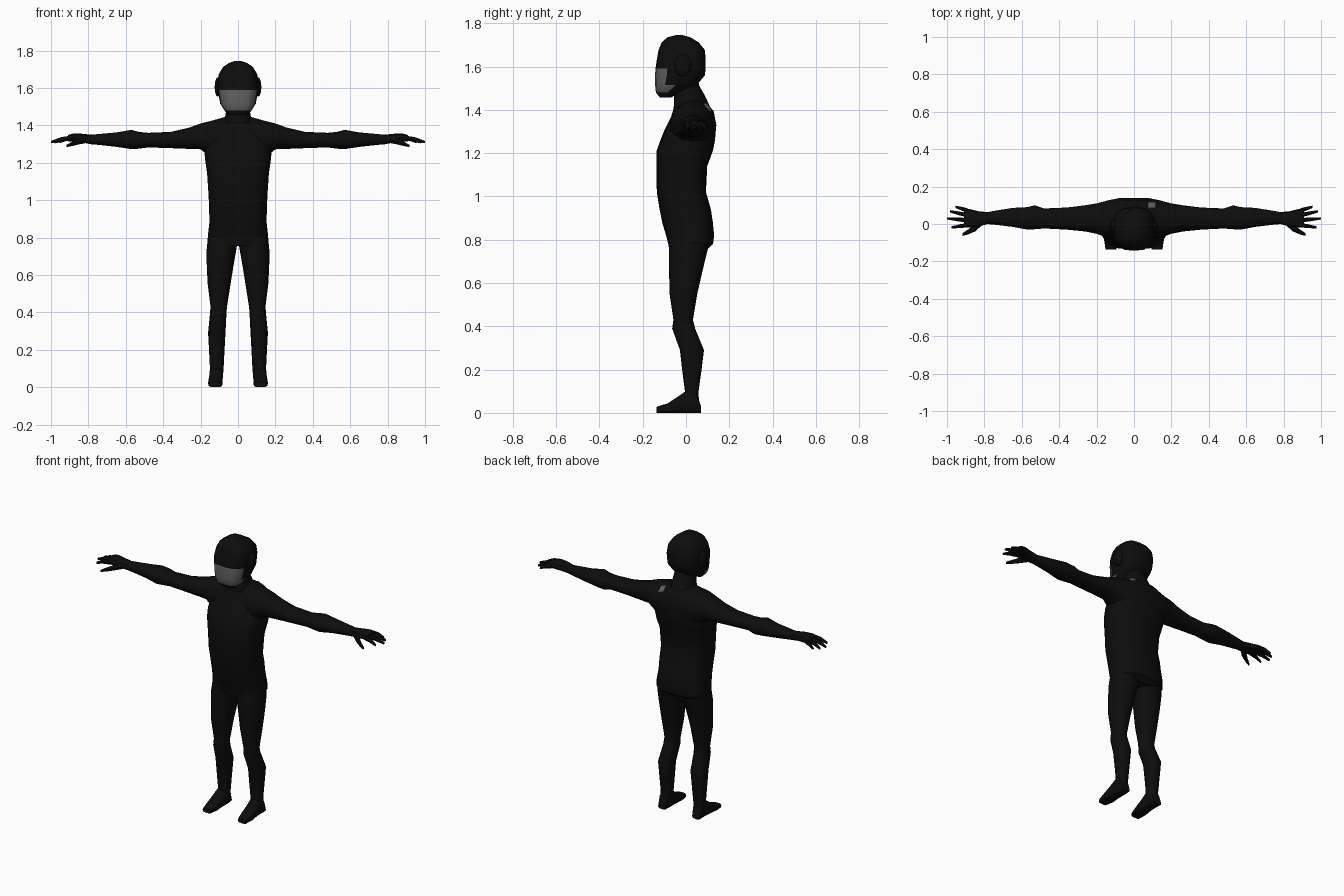
import bpy, bmesh, math
from mathutils import Vector
from mathutils.bvhtree import BVHTree


def material(name, value):
    m = bpy.data.materials.new(name)
    m.diffuse_color = (value, value, value, 1)
    return m


BLACK = material("suit_black", 0.004)
GREY = material("mask_grey", 0.12)


def finish(name, bm, mats, mirror=False, angle=40):
    bmesh.ops.recalc_face_normals(bm, faces=bm.faces)
    me = bpy.data.meshes.new(name)
    bm.to_mesh(me)
    bm.free()
    for m in mats:
        me.materials.append(m)
    me.shade_smooth()
    me.set_sharp_from_angle(angle=math.radians(angle))
    ob = bpy.data.objects.new(name, me)
    bpy.context.collection.objects.link(ob)
    if mirror:
        ob.modifiers.new("mirror", 'MIRROR').use_mirror_merge = False
    return ob


def loft(name, axis, stations, n=12, power=2.2, mirror=False, grey_rule=None):
    """Skin rounded sections: (position, a_min, a_max, b_min, b_max) along an axis."""
    bm = bmesh.new()
    rings = []
    for p, a0, a1, b0, b1 in stations:
        ring = []
        for i in range(n):
            t = 2 * math.pi * i / n
            c, s = math.cos(t), math.sin(t)
            a = (a0 + a1) / 2 + (a1 - a0) / 2 * math.copysign(abs(c) ** (2 / power), c)
            b = (b0 + b1) / 2 + (b1 - b0) / 2 * math.copysign(abs(s) ** (2 / power), s)
            co = {'X': (p, a, b), 'Y': (a, p, b), 'Z': (a, b, p)}[axis]
            ring.append(bm.verts.new(co))
        rings.append(ring)
    for r, q in zip(rings, rings[1:]):
        for i in range(n):
            j = (i + 1) % n
            bm.faces.new((r[i], r[j], q[j], q[i]))
    bm.faces.new(rings[0])
    bm.faces.new(rings[-1])
    mats = [BLACK]
    if grey_rule:
        mats.append(GREY)
        for f in bm.faces:
            f.material_index = int(grey_rule(f.calc_center_median()))
    return finish(name, bm, mats, mirror)


# Torso: height, half width, front, back
torso = [(0.755, .150, -.078, .097), (0.78, .163, -.082, .125), (0.82, .160, -.092, .130),
         (0.88, .153, -.11, .124), (0.94, .154, -.122, .115), (1.02, .157, -.135, .092),
         (1.14, .165, -.136, .098), (1.21, .175, -.136, .124), (1.26, .180, -.118, .134),
         (1.31, .170, -.098, .138), (1.37, .125, -.068, .125), (1.41, .085, -.056, .108)]
loft("torso", 'Z', [(z, -w, w, f, b) for z, w, f, b in torso], 16, 2.9)

# Neck
loft("neck", 'Z', [(1.36, -.10, .10, -.065, .12), (1.42, -.075, .075, -.056, .108),
                   (1.46, -.066, .066, -.056, .09), (1.51, -.062, .062, -.05, .062),
                   (1.56, -.06, .06, -.04, .05)], 12, 2.2)

# Helmeted head with a grey lower face mask
head = [(1.456, .05, -.12, -.07), (1.48, .073, -.139, -.03), (1.515, .095, -.143, .05),
        (1.56, .103, -.143, .088), (1.59, .108, -.141, .09), (1.63, .112, -.135, .09),
        (1.675, .102, -.127, .088), (1.712, .08, -.112, .058),
        (1.735, .045, -.085, .02), (1.745, .015, -.045, -.015)]
loft("head", 'Z', [(z, -w, w, f, b) for z, w, f, b in head], 16, 3.0,
     grey_rule=lambda c: 1.475 < c.z < 1.59 and c.y < -.085)

# Ear covers
bm = bmesh.new()
bmesh.ops.create_uvsphere(bm, u_segments=10, v_segments=6, radius=1)
for v in bm.verts:
    v.co = Vector((.108 + v.co.x * .018, -.015 + v.co.y * .04, 1.605 + v.co.z * .052))
finish("ear_cover", bm, [BLACK], True)

# Arm with shoulder, elbow and wrist
arm = loft("arm", 'X', [(0, -.06, .14, 1.21, 1.45), (.07, -.065, .14, 1.21, 1.445),
                        (.14, -.075, .126, 1.225, 1.425), (.20, -.052, .11, 1.272, 1.41),
                        (.26, -.04, .10, 1.274, 1.388), (.36, -.03, .088, 1.278, 1.365),
                        (.48, -.024, .083, 1.282, 1.36), (.53, -.028, .10, 1.275, 1.365),
                        (.57, -.03, .09, 1.273, 1.376), (.65, -.015, .086, 1.285, 1.362),
                        (.76, -.002, .068, 1.297, 1.352), (.80, 0, .06, 1.30, 1.35)],
           12, 2.2, True)

# Hand, fingers and thumb
loft("palm", 'X', [(.78, 0, .063, 1.3, 1.35), (.83, -.012, .068, 1.305, 1.356),
                   (.88, -.018, .08, 1.312, 1.357), (.91, -.018, .084, 1.314, 1.349)],
     10, 2.4, True)
for name, y0, y1, tip in (("little_finger", .072, .092, .955), ("ring_finger", .047, .068, .985),
                          ("middle_finger", .02, .03, 1.0), ("index_finger", -.006, -.018, .975)):
    mid = (.89 + tip) / 2
    ym = (y0 + y1) / 2
    loft(name, 'X', [(.89, y0 - .012, y0 + .012, 1.317, 1.347),
                     (mid, ym - .010, ym + .010, 1.313, 1.339),
                     (tip, y1 - .006, y1 + .006, 1.303, 1.318)], 6, 2, True)
loft("thumb", 'X', [(.81, -.005, .03, 1.303, 1.345), (.85, -.04, .002, 1.296, 1.33),
                    (.885, -.055, -.028, 1.288, 1.315), (.918, -.064, -.05, 1.282, 1.297)],
     6, 2, True)

# Leg: thigh, knee, calf and ankle
loft("leg", 'Z', [(.04, .082, .154, -.015, .06), (.10, .077, .150, -.005, .058),
                  (.20, .072, .155, -.018, .072), (.29, .067, .160, -.028, .083),
                  (.39, .062, .150, -.064, .042), (.43, .059, .147, -.058, .032),
                  (.55, .040, .162, -.076, .052), (.65, .024, .167, -.078, .075),
                  (.73, .010, .168, -.079, .094), (.79, .0, .162, -.078, .11),
                  (.85, .005, .150, -.07, .10)], 12, 2.4, True)

# Foot
loft("foot", 'Y', [(-.136, .094, .152, 0, .028), (-.085, .082, .160, 0, .044),
                   (-.03, .082, .156, 0, .08), (.005, .081, .154, 0, .105),
                   (.05, .084, .152, 0, .085), (.07, .092, .146, 0, .03)],
     12, 3.5, True)

# Small grey badge laid on the back of one shoulder
tree = BVHTree.FromPolygons([v.co for v in arm.data.vertices],
                            [p.vertices[:] for p in arm.data.polygons])
bm = bmesh.new()
bmesh.ops.create_grid(bm, x_segments=4, y_segments=4, size=1)
for v in bm.verts:
    x, y = .095 + v.co.x * .02, .1 + v.co.y * .015
    hit, normal, _, _ = tree.ray_cast(Vector((x, y, 2)), Vector((0, 0, -1)))
    v.co = hit + normal * .005 if hit else Vector((x, y, 1.40))
badge = finish("shoulder_badge", bm, [GREY])
badge.modifiers.new("thickness", 'SOLIDIFY').thickness = .004
